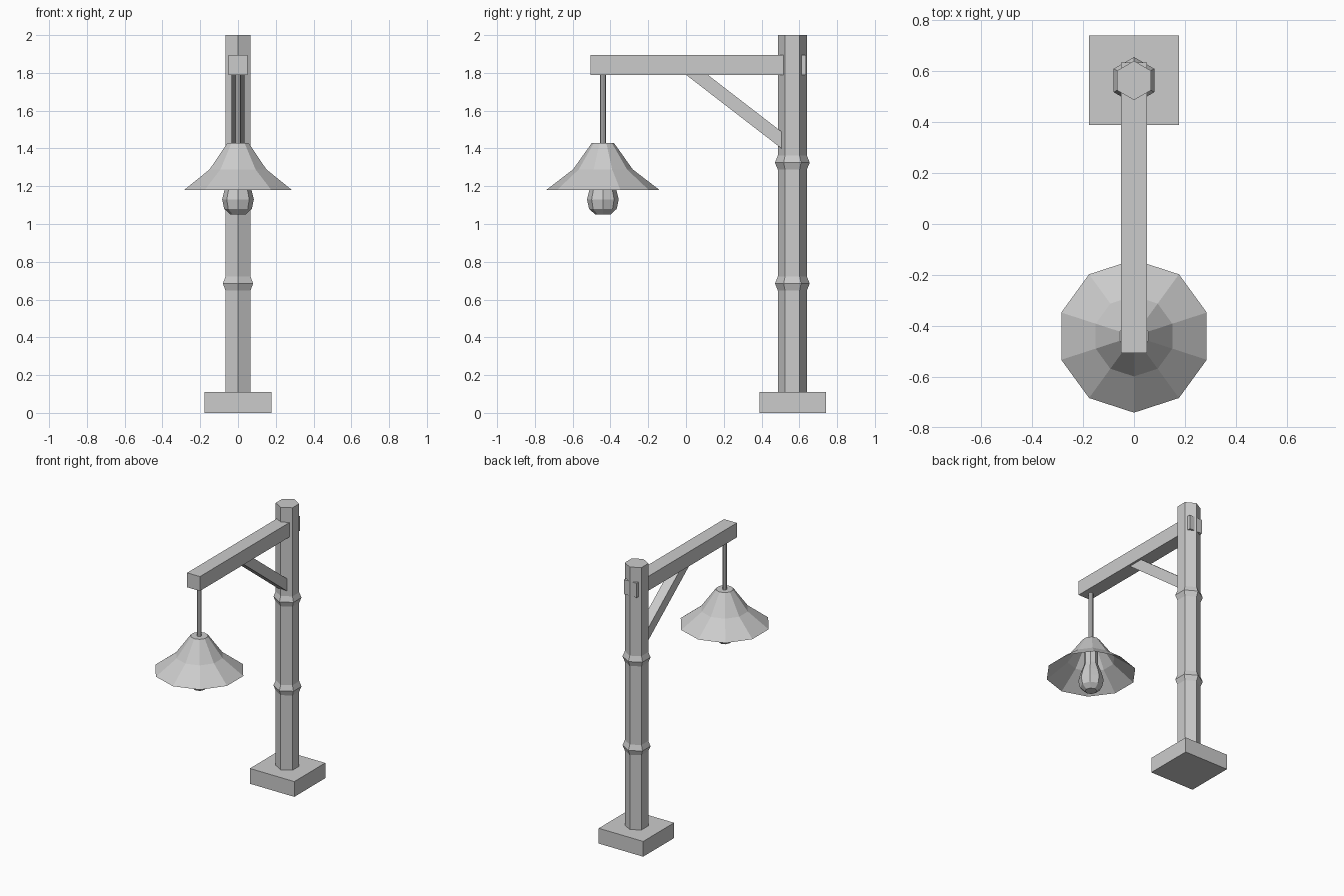
import bpy
import bmesh
from math import cos, sin, pi

cube = bpy.data.objects.get("Cube")
if cube:
    bpy.data.objects.remove(cube, do_unlink=True)

grey = bpy.data.materials.new("plain grey")
grey.use_nodes = True
grey.diffuse_color = (0.6, 0.6, 0.6, 1)
grey.node_tree.nodes["Principled BSDF"].inputs["Base Color"].default_value = (0.6, 0.6, 0.6, 1)

POST_Y = 0.563
LAMP_Y = -0.44


def finish(name, bm):
    mesh = bpy.data.meshes.new(name)
    bm.to_mesh(mesh)
    bm.free()
    mesh.materials.append(grey)
    obj = bpy.data.objects.new(name, mesh)
    bpy.context.collection.objects.link(obj)
    return obj


def lathe(name, profile, sides, y, cap_bottom=True, cap_top=True):
    """Turn (radius, z) pairs, listed bottom to top, with a corner facing +y."""
    bm = bmesh.new()
    rings = []
    for r, z in profile:
        angles = [pi / 2 + 2 * pi * i / sides for i in range(sides)]
        rings.append([bm.verts.new((r * cos(a), y + r * sin(a), z)) for a in angles])
    for low, high in zip(rings, rings[1:]):
        for i in range(sides):
            j = (i + 1) % sides
            bm.faces.new((low[i], low[j], high[j], high[i]))
    if cap_bottom:
        bm.faces.new(rings[0][::-1])
    if cap_top:
        bm.faces.new(rings[-1])
    return finish(name, bm)


def slab(name, outline, half_width):
    """Extrude a side outline of (y, z) points across x."""
    bm = bmesh.new()
    face = bm.faces.new([bm.verts.new((-half_width, y, z)) for y, z in outline])
    result = bmesh.ops.extrude_face_region(bm, geom=[face])
    moved = [v for v in result["geom"] if isinstance(v, bmesh.types.BMVert)]
    bmesh.ops.translate(bm, vec=(2 * half_width, 0, 0), verts=moved)
    bmesh.ops.recalc_face_normals(bm, faces=bm.faces)
    return finish(name, bm)


def box(name, y0, y1, z0, z1, half_width):
    return slab(name, [(y0, z0), (y1, z0), (y1, z1), (y0, z1)], half_width)


# Square foot
box("base", 0.388, 0.74, 0, 0.11, 0.177)

# Hexagonal post with two raised collars
post_r = 0.077
post = [(post_r, 0.1)]
for z in (0.685, 1.325):
    post += [(post_r, z - 0.037), (0.092, z), (post_r, z + 0.037)]
post.append((post_r, 2.0))
lathe("post", post, 6, POST_Y)

# Arm passing through the post, with a diagonal brace below
box("arm", -0.506, 0.634, 1.79, 1.894, 0.051)
slab("brace", [(0.0, 1.79), (0.53, 1.381), (0.53, 1.47), (0.115, 1.79)], 0.035)

# Hanging lamp
lathe("hanger_rod", [(0.016, 1.42), (0.016, 1.80)], 8, LAMP_Y)
lathe("lamp_shade", [(0.3, 1.18), (0.158, 1.289), (0.058, 1.43)], 10, LAMP_Y,
      cap_bottom=False)
lathe("bulb", [(0.04, 1.05), (0.073, 1.08), (0.084, 1.13), (0.07, 1.185),
               (0.046, 1.25), (0.046, 1.37)], 8, LAMP_Y)
